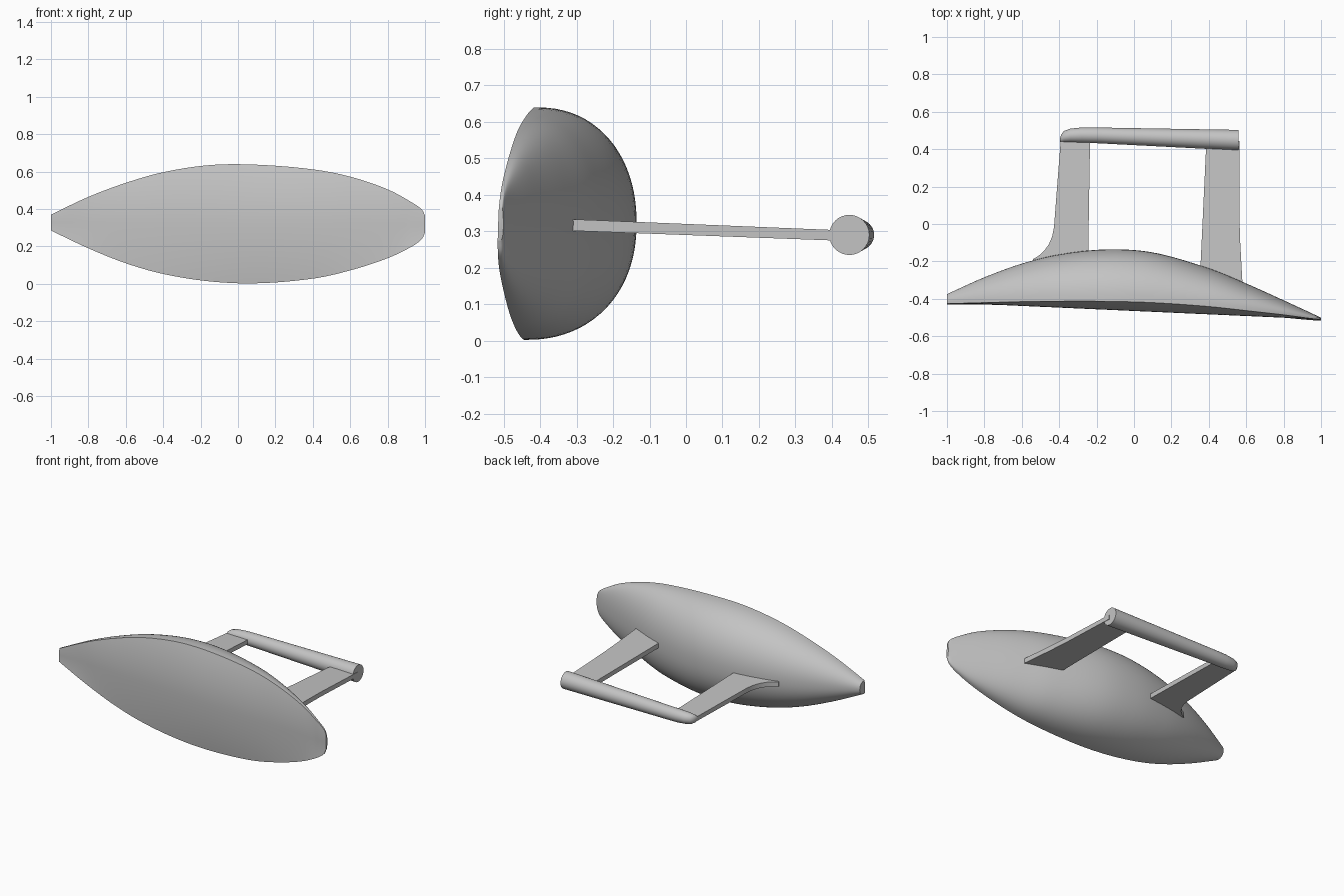
import bpy, bmesh, math

if "Cube" in bpy.data.objects:
    bpy.data.objects.remove(bpy.data.objects["Cube"], do_unlink=True)

grey = bpy.data.materials.new("plain_grey")
grey.use_nodes = True
colour = (0.55, 0.55, 0.55, 1)
grey.diffuse_color = colour
grey.node_tree.nodes["Principled BSDF"].inputs["Base Color"].default_value = colour


def finish(bm, name, angle):
    """Turn a bmesh into a shaded, coloured object."""
    bmesh.ops.recalc_face_normals(bm, faces=bm.faces)
    mesh = bpy.data.meshes.new(name)
    bm.to_mesh(mesh)
    bm.free()
    mesh.materials.append(grey)
    obj = bpy.data.objects.new(name, mesh)
    bpy.context.collection.objects.link(obj)
    bpy.ops.object.select_all(action="DESELECT")
    obj.select_set(True)
    bpy.context.view_layer.objects.active = obj
    bpy.ops.object.shade_smooth_by_angle(angle=math.radians(angle))
    return obj


def loft(rings, name, angle):
    """Skin a list of closed rings and cap both ends."""
    bm = bmesh.new()
    loops = [[bm.verts.new(p) for p in ring] for ring in rings]
    for a, b in zip(loops, loops[1:]):
        for i in range(len(a)):
            j = (i + 1) % len(a)
            bm.faces.new((a[i], a[j], b[j], b[i]))
    bm.faces.new(loops[0])
    bm.faces.new(loops[-1])
    return finish(bm, name, angle)


def smooth_sample(rows, x):
    """Interpolate table rows (x, values...) with smooth slopes."""
    k = max(i for i in range(len(rows) - 1) if rows[i][0] <= x or i == 0)

    def slope(i, c):
        a, b = rows[max(i - 1, 0)], rows[min(i + 1, len(rows) - 1)]
        return (b[c] - a[c]) / (b[0] - a[0])

    p, q = rows[k], rows[k + 1]
    w = q[0] - p[0]
    t = (x - p[0]) / w
    return [(2*t**3 - 3*t**2 + 1) * p[c] + (t**3 - 2*t**2 + t) * w * slope(k, c)
            + (3*t**2 - 2*t**3) * q[c] + (t**3 - t**2) * w * slope(k + 1, c)
            for c in range(1, len(p))]


# Hull stations: x, top z, bottom z, back y, rim y
stations = [
    (-1.0, 0.37, 0.285, -0.375, -0.42),
    (-0.8, 0.465, 0.19, -0.285, -0.418),
    (-0.6, 0.54, 0.11, -0.212, -0.416),
    (-0.4, 0.597, 0.053, -0.163, -0.416),
    (-0.15, 0.635, 0.013, -0.136, -0.418),
    (0.1, 0.637, 0.003, -0.152, -0.425),
    (0.4, 0.612, 0.028, -0.237, -0.445),
    (0.6, 0.573, 0.072, -0.318, -0.465),
    (0.8, 0.505, 0.137, -0.408, -0.485),
    (0.93, 0.435, 0.2, -0.468, -0.5),
    (0.985, 0.395, 0.242, -0.494, -0.505),
    (1.0, 0.365, 0.275, -0.501, -0.507),
]
LIP, TILT = 0.008, 0.04


def hull_ring(x):
    top, bottom, back, rim = smooth_sample(stations, x)
    mid, half = (top + bottom) / 2, (top - bottom) / 2
    ridge = -0.465 - 0.045 * x
    ring = []
    # Rounded back
    for i in range(41):
        a = math.pi * i / 40
        c, s = math.cos(a), max(math.sin(a), 0)
        z = math.copysign(abs(c) ** 0.92, c) * half
        ring.append((x, rim + (back - rim) * s ** 0.92 + TILT * z * (1 - s), mid + z))
    # Gently ridged front, stepped forward by the lip
    bulge = max(rim - LIP - ridge, 0)
    for i in range(25):
        t = -1 + i / 12
        ring.append((x, rim - LIP - bulge * (1 - t * t) + TILT * t * half * abs(t),
                     mid + t * half))
    return ring


loft([hull_ring(-1 + 2 * math.sin(math.pi / 2 * i / 60)) for i in range(61)],
     "hull", 35)

# Tapered rear tube with a rounded right end: x, centre y, radius
tube = [(-0.396, 0.448, 0.008), (-0.39, 0.457, 0.02), (-0.375, 0.467, 0.03),
        (-0.34, 0.473, 0.037), (-0.28, 0.475, 0.041), (-0.2, 0.474, 0.042),
        (0.56, 0.448, 0.055)]
loft([[(x, y + r * math.cos(math.tau * i / 32), 0.29 + r * math.sin(math.tau * i / 32))
       for i in range(32)] for x, y, r in tube], "rear_tube", 40)


def strut(name, outline):
    """Thin plate following an x-y outline, sloping slightly down to the rear."""
    bm = bmesh.new()
    layers = [[bm.verts.new((x, y, 0.305 - 0.039 * y + side * (0.0152 - 0.002 * y)))
               for x, y in outline] for side in (-1, 1)]
    low, high = layers
    for i in range(len(low)):
        j = (i + 1) % len(low)
        bm.faces.new((low[i], low[j], high[j], high[i]))
    bm.faces.new(low)
    bm.faces.new(high)
    return finish(bm, name, 30)


strut("right_strut", [(-0.392, 0.445), (-0.235, 0.445), (-0.245, -0.17), (-0.25, -0.24),
                      (-0.54, -0.24), (-0.54, -0.188), (-0.51, -0.17), (-0.48, -0.143),
                      (-0.455, -0.108), (-0.437, -0.065), (-0.428, -0.02)])
strut("left_strut", [(0.387, 0.443), (0.563, 0.443), (0.563, 0.05), (0.568, -0.1),
                     (0.58, -0.32), (0.352, -0.3)])
